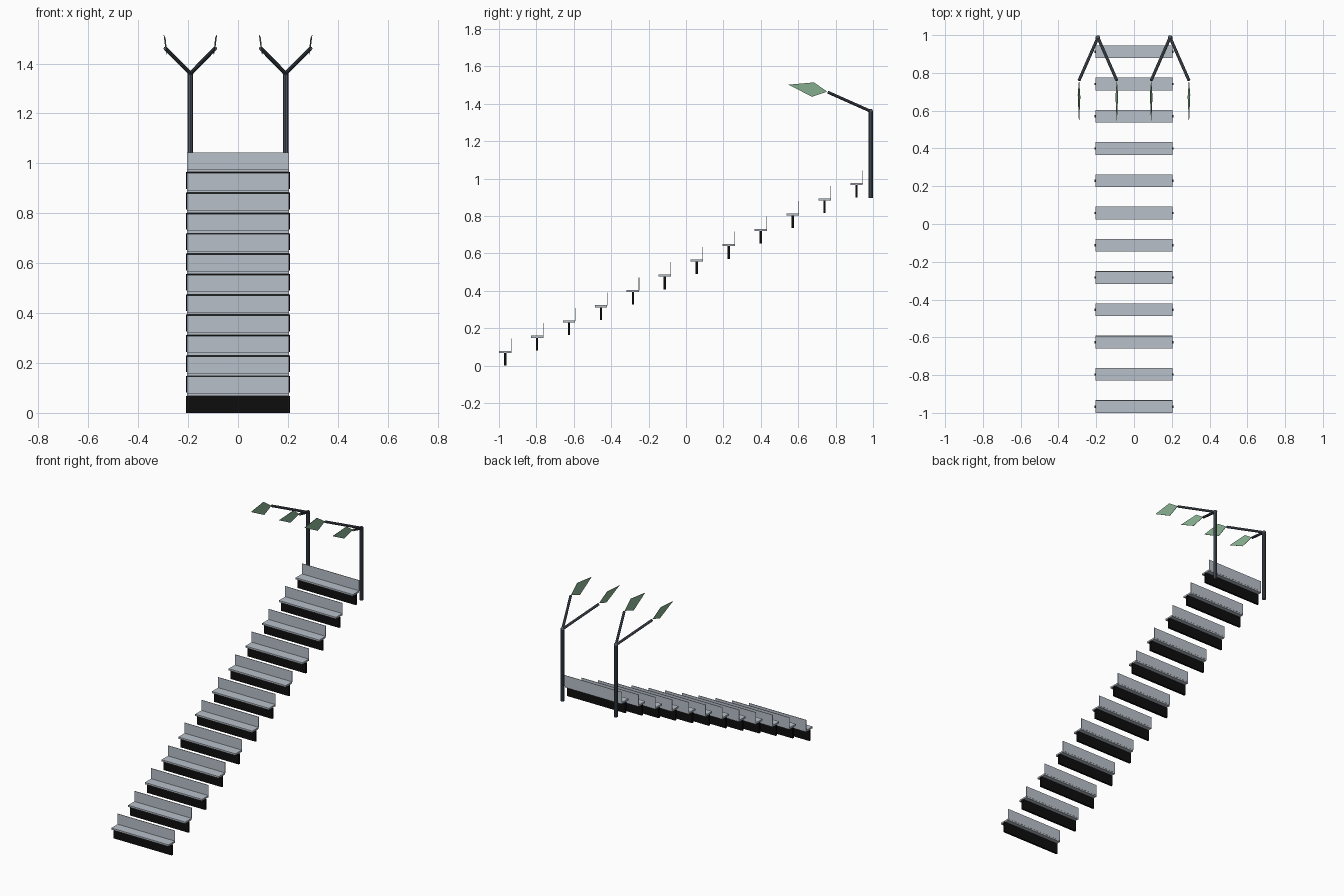
import bpy, bmesh
from mathutils import Vector

if "Cube" in bpy.data.objects:
    bpy.data.objects.remove(bpy.data.objects["Cube"])


def mat(name, srgb):
    m = bpy.data.materials.new(name)
    lin = [((c / 255 + 0.055) / 1.055) ** 2.4 if c > 10 else c / 255 / 12.92 for c in srgb]
    m.diffuse_color = (*lin, 1)
    m.use_nodes = True
    m.node_tree.nodes["Principled BSDF"].inputs["Base Color"].default_value = m.diffuse_color
    return m


GREY = mat("bench grey", (184, 192, 201))
BLACK = mat("riser black", (13, 13, 14))
STEEL = mat("post dark steel", (80, 89, 99))
GREEN = mat("lamp green", (142, 184, 151))


def finish(bm, name, material):
    bmesh.ops.recalc_face_normals(bm, faces=bm.faces)
    me = bpy.data.meshes.new(name)
    bm.to_mesh(me)
    bm.free()
    me.materials.append(material)
    ob = bpy.data.objects.new(name, me)
    bpy.context.collection.objects.link(ob)
    return ob


def box(name, lo, hi, material):
    bm = bmesh.new()
    bmesh.ops.create_cube(bm, size=1)
    for v in bm.verts:
        v.co = Vector([(a + b) / 2 + c * (b - a) for a, b, c in zip(lo, hi, v.co)])
    return finish(bm, name, material)


def tube(name, a, b, r, material, sides=10):
    a, b = Vector(a), Vector(b)
    d = b - a
    bm = bmesh.new()
    bmesh.ops.create_cone(bm, cap_ends=True, segments=sides, radius1=r, radius2=r, depth=d.length)
    ob = finish(bm, name, material)
    ob.location = (a + b) / 2
    ob.rotation_euler = d.to_track_quat('Z', 'Y').to_euler()
    return ob


def lamp(name, x, side):
    # thin kite-shaped panel, slightly tilted sideways
    t = 0.001
    pts = [(0, 0.755, 1.465), (0.006, 0.684, 1.514), (0, 0.548, 1.502), (-0.006, 0.674, 1.437)]
    bm = bmesh.new()
    rings = [[bm.verts.new((x + side * px + o, y, z)) for px, y, z in pts] for o in (-t, t)]
    bm.faces.new(rings[0])
    bm.faces.new(rings[1][::-1])
    for i in range(4):
        j = (i + 1) % 4
        bm.faces.new((rings[0][i], rings[0][j], rings[1][j], rings[1][i]))
    return finish(bm, name, GREEN)


# twelve rising bench rows: riser, seat, backrest
for i in range(12):
    y, z = -0.967 + 0.1708 * i, 0.0816 * i
    box(f"riser_{i}", (-0.208, y - 0.006, z), (0.208, y + 0.006, z + 0.067), BLACK)
    box(f"seat_{i}", (-0.204, y - 0.033, z + 0.067), (0.204, y + 0.033, z + 0.078), GREY)
    box(f"backrest_{i}", (-0.204, y + 0.031, z + 0.076), (0.204, y + 0.034, z + 0.145), GREY)

# two forked lamp posts
for s, label in ((-1, "left"), (1, "right")):
    top = Vector((s * 0.191, 0.987, 1.36))
    tube(f"{label}_post", (top.x, top.y, 0.897), top, 0.0115, STEEL)
    bm = bmesh.new()
    bmesh.ops.create_uvsphere(bm, u_segments=10, v_segments=6, radius=0.0125)
    finish(bm, f"{label}_post_joint", STEEL).location = top
    for k, part in ((-1, "inner"), (1, "outer")):
        x = s * (0.191 + k * 0.1)
        tube(f"{label}_{part}_arm", top, (x, 0.76, 1.461), 0.008, STEEL, 8)
        lamp(f"{label}_{part}_lamp", x, s * k)
